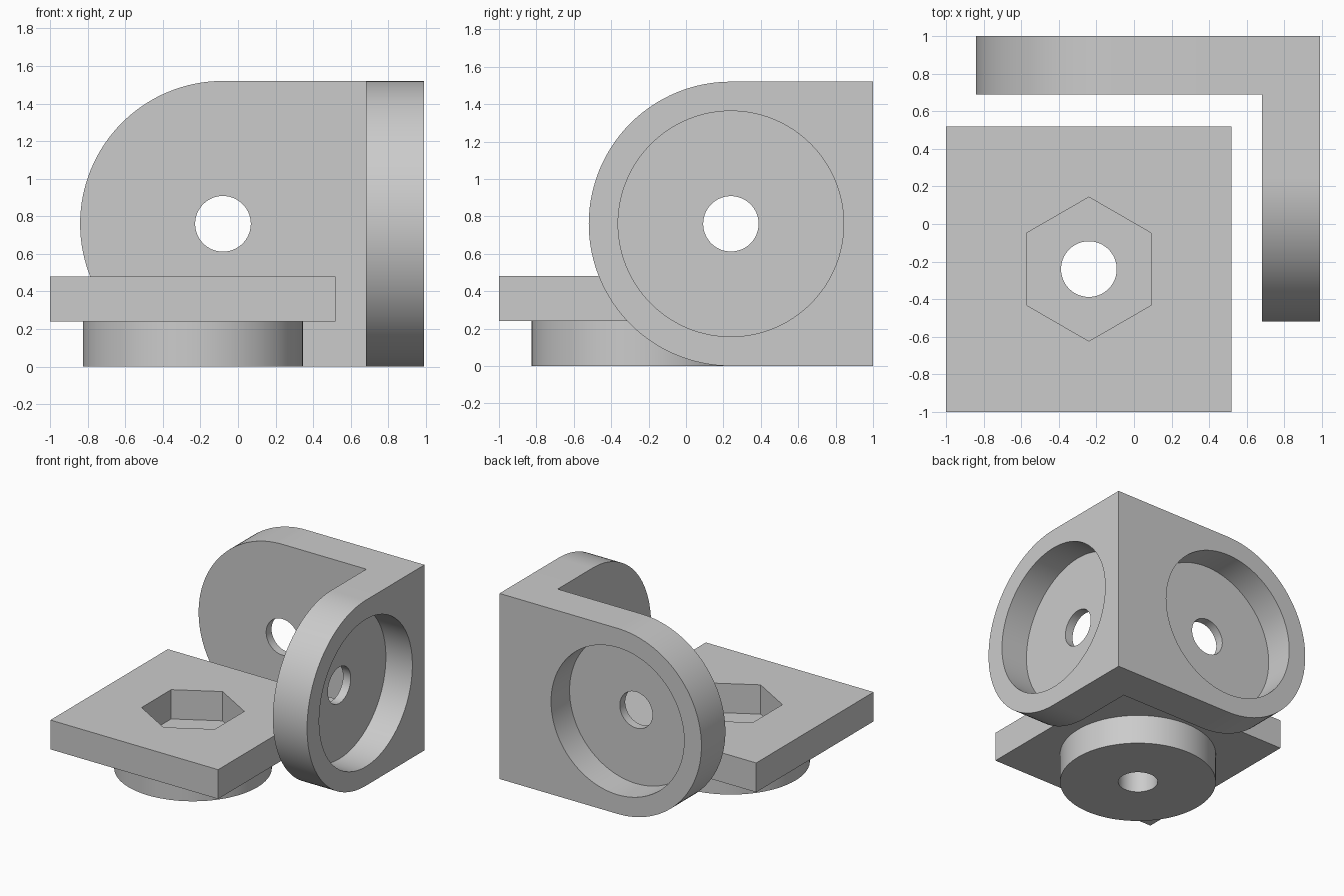
import bpy, bmesh, math
from mathutils import Matrix, Vector

if "Cube" in bpy.data.objects:
    bpy.data.objects.remove(bpy.data.objects["Cube"])

grey = bpy.data.materials.new("plain grey")
COLOUR = (0.6, 0.6, 0.6, 1)
grey.use_nodes = True
grey.diffuse_color = COLOUR
grey.node_tree.nodes["Principled BSDF"].inputs["Base Color"].default_value = COLOUR

SIDES = 128
HOLE, POCKET, THICK, RADIUS = 0.148, 0.603, 0.31, 0.76
DEPTH = 0.24


def finish(bm, name):
    bmesh.ops.recalc_face_normals(bm, faces=bm.faces)
    mesh = bpy.data.meshes.new(name)
    bm.to_mesh(mesh)
    bm.free()
    mesh.materials.append(grey)
    obj = bpy.data.objects.new(name, mesh)
    bpy.context.collection.objects.link(obj)
    return obj


def prism(name, outline, origin, u, v, direction):
    """Extrude a 2D outline lying in the plane of u and v."""
    bm = bmesh.new()
    o, u, v = Vector(origin), Vector(u), Vector(v)
    face = bm.faces.new([bm.verts.new(o + u * a + v * b) for a, b in outline])
    new = bmesh.ops.extrude_face_region(bm, geom=[face])["geom"]
    bmesh.ops.translate(bm, vec=direction,
                        verts=[g for g in new if isinstance(g, bmesh.types.BMVert)])
    return finish(bm, name)


def disc(radius, sides=SIDES, turn=0.0):
    return [(radius * math.cos(turn + math.tau * i / sides),
             radius * math.sin(turn + math.tau * i / sides)) for i in range(sides)]


def boolean(target, other, operation):
    mod = target.modifiers.new(operation.lower(), 'BOOLEAN')
    mod.operation, mod.solver, mod.object = operation, 'EXACT', other
    bpy.context.view_layer.update()
    graph = bpy.context.evaluated_depsgraph_get()
    mesh = bpy.data.meshes.new_from_object(target.evaluated_get(graph))
    target.modifiers.clear()
    target.data = mesh
    bpy.data.objects.remove(other)


def smooth(obj):
    bpy.ops.object.select_all(action='DESELECT')
    obj.select_set(True)
    bpy.context.view_layer.objects.active = obj
    bpy.ops.object.shade_smooth_by_angle(angle=math.radians(30))


# D-shaped wall outline: square towards the corner, half round at the free end
half_round = [(RADIUS * math.cos(math.pi * (0.5 + i / 64)),
               RADIUS * math.sin(math.pi * (0.5 + i / 64))) for i in range(65)]
wall_outline = half_round + [(RADIUS, -RADIUS), (RADIUS, RADIUS)]
long_outline = half_round + [(1.07, -RADIUS), (1.07, RADIUS)]
UP, X, Y = (0, 0, 1), (1, 0, 0), (0, 1, 0)

# Corner bracket: two walls joined at the back corner
back_centre, side_centre = Vector((-0.08, 1, 0.76)), Vector((0.99, 0.24, 0.76))
bracket = prism("corner_bracket", long_outline, back_centre, X, UP, (0, -THICK, 0))
boolean(bracket, prism("side_wall", wall_outline, side_centre, Y, UP, (-THICK, 0, 0)), 'UNION')

# Round pockets and through holes in both walls
for centre, u, out in ((back_centre, X, Vector(Y)), (side_centre, Y, Vector(X))):
    for radius, depth in ((POCKET, DEPTH), (HOLE, 0.5)):
        cutter = prism("cutter", disc(radius), centre + out * 0.1, u, UP, -out * (depth + 0.1))
        boolean(bracket, cutter, 'DIFFERENCE')
smooth(bracket)

# Square plate with a round boss, hexagonal nut pocket and through hole
mid = -0.24
square = [(-0.76, -0.76), (0.76, -0.76), (0.76, 0.76), (-0.76, 0.76)]
plate = prism("nut_plate", square, (mid, mid, 0.24), X, Y, (0, 0, 0.24))
boolean(plate, prism("boss", disc(0.585), (mid, mid, 0), X, Y, (0, 0, 0.3)), 'UNION')
nut = disc(0.383, 6, math.radians(90))
boolean(plate, prism("cutter", nut, (mid, mid, 0.48 - DEPTH), X, Y, (0, 0, 0.5)), 'DIFFERENCE')
boolean(plate, prism("cutter", disc(HOLE), (mid, mid, -0.1), X, Y, (0, 0, 1)), 'DIFFERENCE')
smooth(plate)
